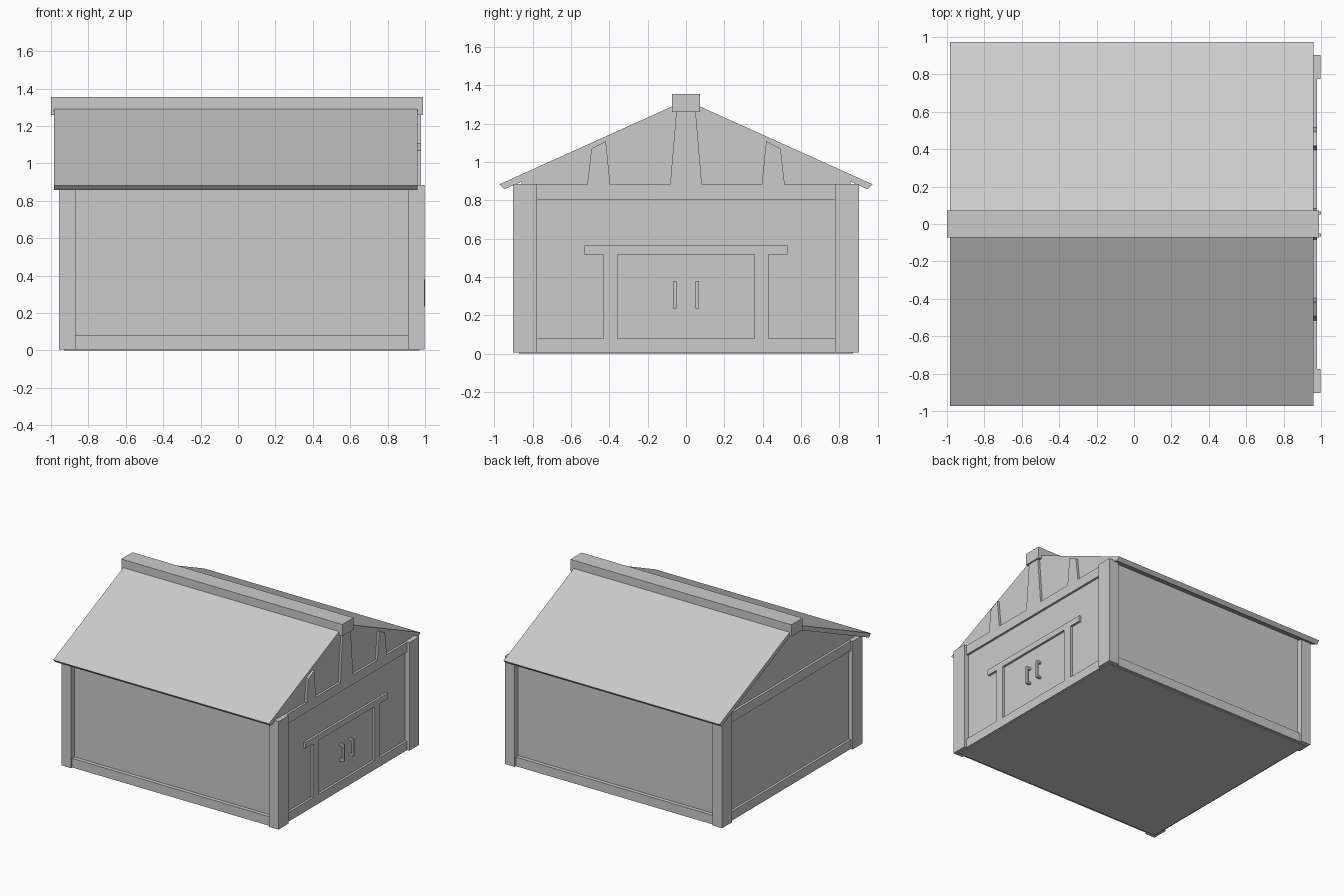
import bpy

if "Cube" in bpy.data.objects:
    bpy.data.objects.remove(bpy.data.objects["Cube"])


def prism(name, profile, x0, x1):
    """Extrude a (y, z) outline along x, from x0 to x1."""
    n = len(profile)
    verts = [(x, y, z) for x in (x0, x1) for y, z in profile]
    faces = [tuple(reversed(range(n))), tuple(range(n, 2 * n))]
    faces += [(i, (i + 1) % n, n + (i + 1) % n, n + i) for i in range(n)]
    mesh = bpy.data.meshes.new(name)
    mesh.from_pydata(verts, [], faces)
    obj = bpy.data.objects.new(name, mesh)
    bpy.context.collection.objects.link(obj)
    return obj


def box(name, x0, x1, y0, y1, z0, z1):
    return prism(name, [(y0, z0), (y1, z0), (y1, z1), (y0, z1)], x0, x1)


def mirrored(name, profile, x0, x1):
    """A prism and its mirror image across y = 0."""
    prism(name + "_back", profile, x0, x1)
    prism(name + "_front", [(-y, z) for y, z in reversed(profile)], x0, x1)


def rect(y0, y1, z0, z1):
    return [(y0, z0), (y1, z0), (y1, z1), (y0, z1)]


# Walls with gable ends
prism("walls", [(-0.857, 0.005), (0.857, 0.005), (0.857, 0.90),
                (0, 1.285), (-0.857, 0.90)], -0.92, 0.96)

# Floor slab and projecting base beam
box("floor", -0.93, 0.97, -0.87, 0.87, 0.0, 0.03)
box("base_beam", -0.94, 0.978, -0.888, 0.888, 0.006, 0.08)

# Corner posts
for side, x0, x1 in (("left", -0.957, -0.87), ("right", 0.91, 0.998)):
    mirrored("corner_post_" + side, rect(0.776, 0.903, 0.006, 0.885), x0, x1)

# Tie beams across both gable ends
box("tie_beam_left", -0.94, -0.90, -0.79, 0.79, 0.805, 0.883)
box("tie_beam_right", 0.94, 0.978, -0.79, 0.79, 0.805, 0.883)

# Roof slopes
mirrored("roof_slope", [(0.947, 0.857), (0.973, 0.883), (0, 1.322), (0, 1.284)],
         -0.983, 0.96)

# Ridge beam
box("ridge_beam", -1.0, 0.99, -0.072, 0.072, 1.26, 1.355)

# Tapered gable struts on the door end
prism("king_post", [(-0.083, 0.88), (0.083, 0.88), (0.05, 1.27), (-0.05, 1.27)],
      0.94, 0.978)
mirrored("gable_strut", [(0.395, 0.88), (0.515, 0.88), (0.493, 1.07), (0.418, 1.108)],
         0.94, 0.978)

# Door frame
mirrored("door_jamb", rect(0.357, 0.43, 0.07, 0.53), 0.94, 0.978)
box("door_lintel", 0.94, 0.978, -0.53, 0.53, 0.518, 0.565)

# Bracket-shaped door handles
mirrored("handle_grip", rect(0.05, 0.068, 0.236, 0.378), 0.985, 1.0)
for end, z in (("low", 0.236), ("high", 0.36)):
    mirrored("handle_mount_" + end, rect(0.05, 0.068, z, z + 0.018), 0.95, 0.99)
